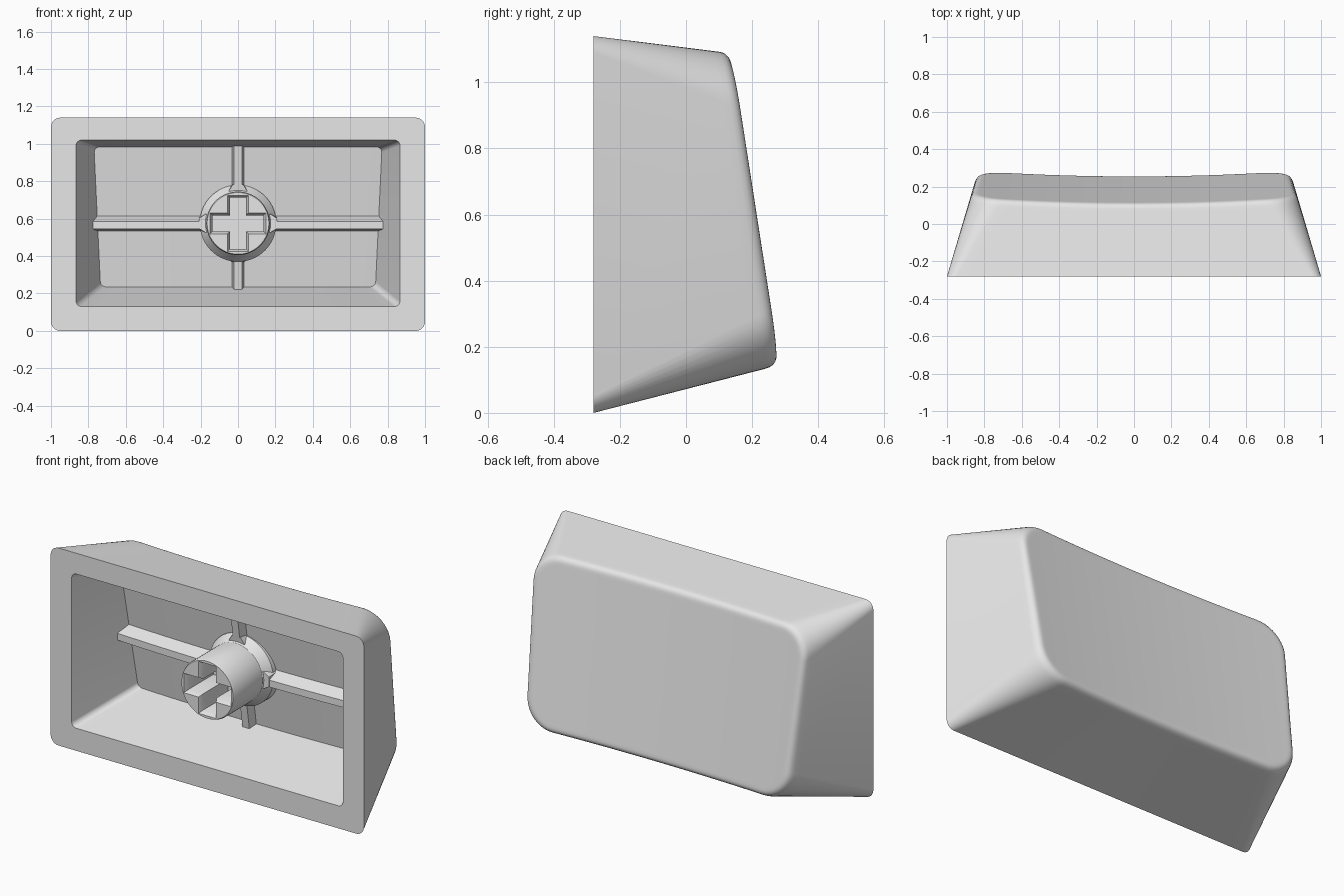
import bpy, bmesh, math
from mathutils import Vector

if "Cube" in bpy.data.objects:
    bpy.data.objects.remove(bpy.data.objects["Cube"], do_unlink=True)

grey = bpy.data.materials.new("light grey plastic")
grey.use_nodes = True
grey.diffuse_color = (0.8, 0.8, 0.8, 1)
grey.node_tree.nodes["Principled BSDF"].inputs["Base Color"].default_value = (0.8, 0.8, 0.8, 1)

FRONT = -0.28      # plane of the open rim
STEM_Z = 0.575     # centre height of the stem
SLOPE = 0.158      # lean of the rear face


def loft(name, rings, strips=False, smooth=True):
    """Skin a chain of equal rings and cap both ends."""
    bm = bmesh.new()
    rows = [[bm.verts.new(p) for p in ring] for ring in rings]
    n = len(rows[0])
    for a, b in zip(rows, rows[1:]):
        for i in range(n):
            j = (i + 1) % n
            bm.faces.new((a[i], a[j], b[j], b[i]))
    for row in (rows[0], rows[-1]):
        if strips:   # upper points pair with the lower points below them
            for i in range(n // 2 - 1):
                bm.faces.new((row[i], row[i + 1], row[n - 2 - i], row[n - 1 - i]))
        else:
            bm.faces.new(row)
    bmesh.ops.recalc_face_normals(bm, faces=bm.faces)
    mesh = bpy.data.meshes.new(name)
    bm.to_mesh(mesh)
    bm.free()
    mesh.materials.append(grey)
    obj = bpy.data.objects.new(name, mesh)
    bpy.context.collection.objects.link(obj)
    if smooth:
        smooth_shade(obj)
    return obj


def activate(obj):
    bpy.ops.object.select_all(action='DESELECT')
    obj.select_set(True)
    bpy.context.view_layer.objects.active = obj


def smooth_shade(obj):
    activate(obj)
    bpy.ops.object.shade_smooth_by_angle(angle=math.radians(30))


def outline(half_low, half_high, z0, z1, r, depth, arc=10, edge=24):
    """Rounded trapezoid in x and z; depth(x, z) gives y."""
    def half(z):
        return half_low + (half_high - half_low) * (z - z0) / (z1 - z0)

    def row(z_edge, up):
        corner = []
        for k in range(arc + 1):
            a = math.pi / 2 * k / arc
            z = z_edge + up * r * (math.sin(a) - 1)
            corner.append((half(z) - r + r * math.cos(a), z))
        flat = corner[-1][0]
        mid = [(flat * (2 * k / edge - 1), z_edge) for k in range(1, edge)]
        return [(-x, z) for x, z in corner] + mid + corner[::-1]

    pts = row(z1, 1) + row(z0, -1)[::-1]
    return [Vector((x, depth(x, z), z)) for x, z in pts]


def blend(a, b, t):
    return [p.lerp(q, t) for p, q in zip(a, b)]


def rim(x, z):
    return FRONT


def dish(x, z):
    return 0.282 - SLOPE * (z - 0.16) - 0.026 * (1 - (x / 0.8) ** 2)


def floor(x, z):
    return 0.14 - SLOPE * (z - 0.235) - 0.02 * (1 - (x / 0.75) ** 2)


# Hollow shell: dished rear face, rounded edge, tapering walls, rim, inside floor
base = outline(1, 1, 0, 1.14, 0.05, rim)
sharp = outline(0.833, 0.873, 0.143, 1.089, 0.17, dish)


def inset(d):
    return outline(0.833 - d, 0.873 - d, 0.143 + d, 1.089 - d, 0.17 - d, dish)


side, face = blend(base, sharp, 0.93), inset(0.03)
edge_rings = [blend(blend(face, sharp, t), blend(sharp, side, t), t)
              for t in (0, 0.2, 0.4, 0.6, 0.8, 1)]
opening = outline(0.866, 0.866, 0.13, 1.02, 0.03, rim)
inner_floor = outline(0.735, 0.77, 0.235, 0.983, 0.03, floor)
loft("shell", [inset(0.045)] + edge_rings
     + [blend(base, sharp, 0.88), base, opening, inner_floor], strips=True)


# Stem: round post with a flared foot
def circle(r, y, n=64):
    return [(r * math.cos(2 * math.pi * k / n), y, STEM_Z + r * math.sin(2 * math.pi * k / n))
            for k in range(n)]


stem = loft("stem", [circle(0.165, FRONT), circle(0.17, FRONT + 0.01), circle(0.17, -0.02),
                     circle(0.205, 0.03), circle(0.205, 0.13)], smooth=False)


# Cross socket with chamfered mouth, cut into the stem
def plus(arm, w, y):
    quarter = [(arm, -w), (arm, w), (w, w)]
    pts = []
    for k in range(4):
        for u, v in quarter:
            for _ in range(k):
                u, v = -v, u
            pts.append((u, y, STEM_Z + v))
    return pts


cutter = loft("socket_cutter", [plus(0.152, 0.058, FRONT - 0.01), plus(0.15, 0.056, FRONT),
                                plus(0.137, 0.043, FRONT + 0.025), plus(0.137, 0.043, -0.03)],
              smooth=False)
cutter.hide_render = True
cut = stem.modifiers.new("socket", 'BOOLEAN')
cut.operation = 'DIFFERENCE'
cut.solver = 'EXACT'
cut.object = cutter
activate(stem)
bpy.ops.object.modifier_apply(modifier=cut.name)
bpy.data.objects.remove(cutter, do_unlink=True)
smooth_shade(stem)

# Long rib across the floor, following its curve
cross_rings = []
for k in range(13):
    x = 0.82 * (k / 6 - 1)
    y = floor(x, STEM_Z)
    cross_rings.append([(x, y + 0.03, 0.53), (x, y + 0.03, 0.628),
                        (x, y - 0.08, 0.585), (x, y - 0.08, 0.545)])
loft("cross_rib", cross_rings)

# Short upright rib
loft("upright_rib", [[(s * w, floor(0, z) + dy, z) for s, w, dy in
                      ((-1, 0.037, 0.02), (1, 0.037, 0.02), (1, 0.022, -0.05), (-1, 0.022, -0.05))]
                     for z in (0.19, 1.02)])

# Gussets where the ribs meet the stem
for name, turn in (("left", 0), ("upper", 1), ("right", 2), ("lower", 3)):
    c, s = ((1, 0), (0, 1), (-1, 0), (0, -1))[turn]
    rings = []
    for r, w in ((0.14, 0.065), (0.175, 0.06), (0.208, 0.035)):
        y = floor(0, STEM_Z + r * s) - (0.05 if s else 0.08)
        rings.append([(r * c - v * s, d, STEM_Z + r * s + v * c)
                      for v, d in ((-w, 0.12), (w, 0.12), (w * 0.8, y), (-w * 0.8, y))])
    loft(name + "_gusset", rings)
